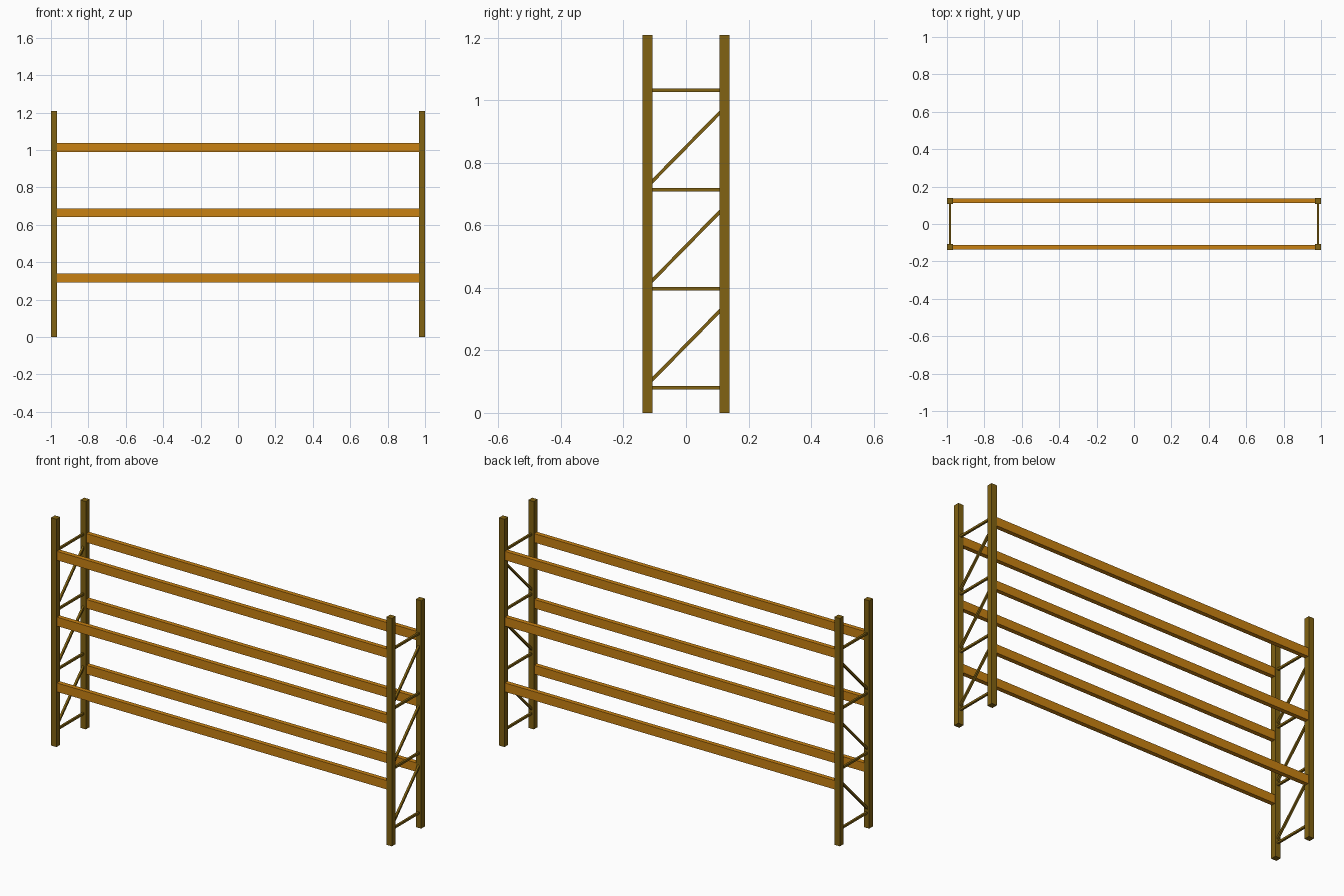
import bpy
import math

if "Cube" in bpy.data.objects:
    bpy.data.objects.remove(bpy.data.objects["Cube"])


def material(name, rgb):
    m = bpy.data.materials.new(name)
    m.diffuse_color = (*rgb, 1)
    m.use_nodes = True
    m.node_tree.nodes["Principled BSDF"].inputs["Base Color"].default_value = m.diffuse_color
    return m


frame_mat = material("olive_frame", (0.22, 0.122, 0.006))
beam_mat = material("orange_beam", (0.58, 0.22, 0.006))


def box(name, centre, size, mat, tilt=0):
    bpy.ops.mesh.primitive_cube_add(size=1, location=centre)
    o = bpy.context.object
    o.name = name
    o.scale = size
    bpy.ops.object.transform_apply(location=False, rotation=False, scale=True)
    o.rotation_euler.x = tilt
    o.data.materials.append(mat)
    return o


H = 1.208          # upright height
P = 0.032          # upright width
PX = 1 - P / 2     # upright centre x
PY = 0.123         # upright centre y
B = 0.011          # brace thickness
PITCH = 0.317      # brace spacing
GAP = 2 * PY - P   # clear space between uprights

for sx, side in ((-1, "left"), (1, "right")):
    # uprights
    for sy, end in ((-1, "front"), (1, "back")):
        box(f"{side}_{end}_upright", (sx * PX, sy * PY, H / 2), (P, P, H), frame_mat)
    # horizontal braces
    for i in range(4):
        box(f"{side}_horizontal_brace_{i + 1}", (sx * PX, 0, 0.08 + i * PITCH),
            (B, GAP + 0.004, B), frame_mat)
    # diagonal braces rising towards the back
    for i in range(3):
        box(f"{side}_diagonal_brace_{i + 1}", (sx * PX, 0, 0.216 + i * PITCH),
            (B, (GAP + 0.015) * math.sqrt(2), B), frame_mat, math.radians(45.5))

# load beams, front and back on three levels
for sy, end in ((-1, "front"), (1, "back")):
    for i in range(3):
        box(f"{end}_beam_{i + 1}", (0, sy * PY, 0.315 + i * 0.349),
            (2 * (1 - P) + 0.002, 0.024, 0.047), beam_mat)
